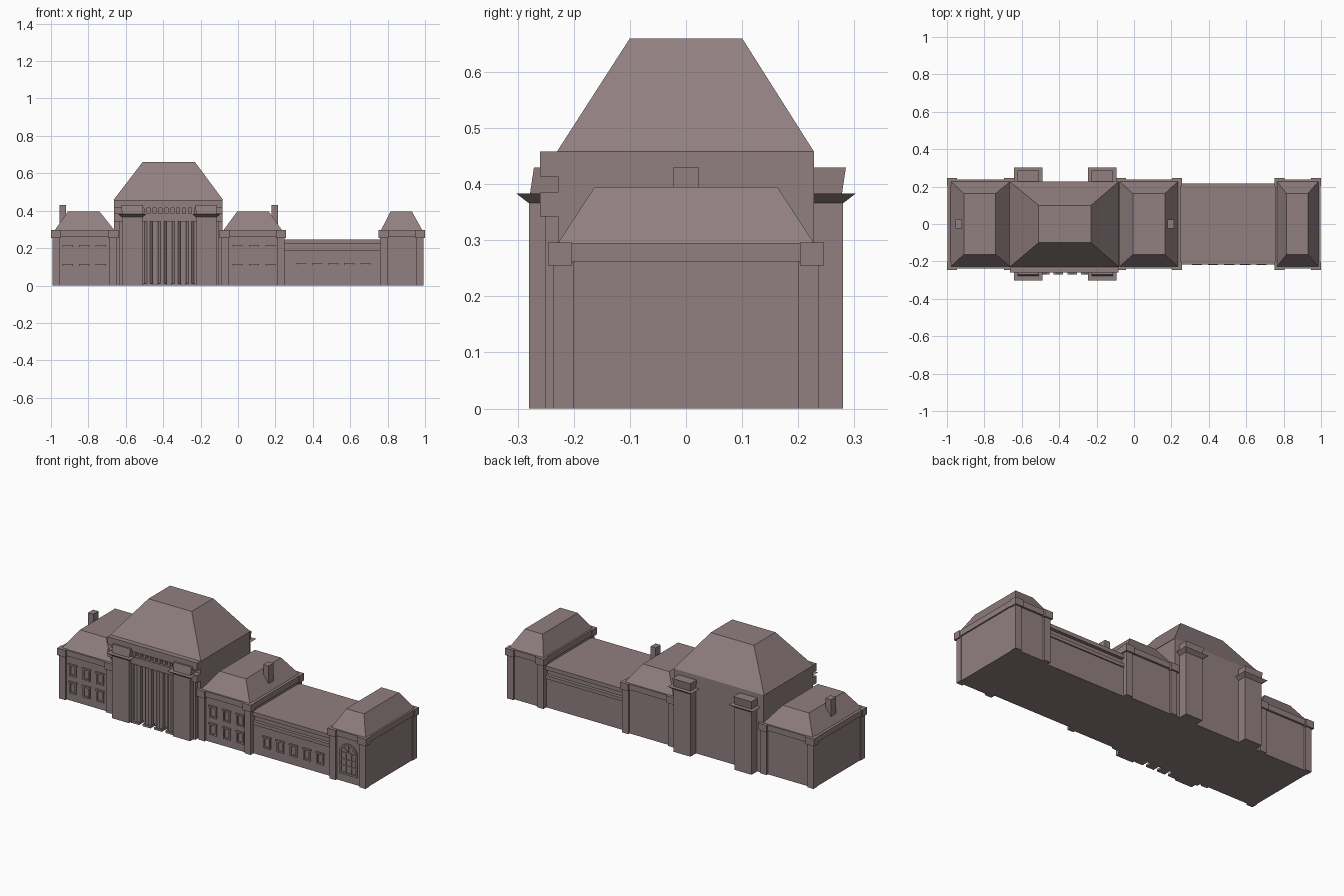
import bpy, math

if "Cube" in bpy.data.objects:
    bpy.data.objects.remove(bpy.data.objects["Cube"])

stone = bpy.data.materials.new("mauve stone")
stone.diffuse_color = (0.285, 0.213, 0.218, 1)
stone.use_nodes = True
stone.node_tree.nodes["Principled BSDF"].inputs["Base Color"].default_value = stone.diffuse_color


def mesh(name, verts, faces):
    me = bpy.data.meshes.new(name)
    me.from_pydata(verts, [], faces)
    me.materials.append(stone)
    ob = bpy.data.objects.new(name, me)
    bpy.context.collection.objects.link(ob)
    return ob


def frustum(name, low, high, z0, z1):
    """Block between two rectangles given as (x0, x1, y0, y1)."""
    def ring(r, z):
        return [(r[0], r[2], z), (r[1], r[2], z), (r[1], r[3], z), (r[0], r[3], z)]
    sides = [(i, (i + 1) % 4, (i + 1) % 4 + 4, i + 4) for i in range(4)]
    return mesh(name, ring(low, z0) + ring(high, z1), [(3, 2, 1, 0), (4, 5, 6, 7)] + sides)


def box(name, x0, x1, y0, y1, z0, z1):
    return frustum(name, (x0, x1, y0, y1), (x0, x1, y0, y1), z0, z1)


def frame(name, outer, inner, y_back, y_front):
    """Flat ring facing the front, between two outlines of (x, z) points."""
    n = len(outer)
    verts = [(x, y, z) for y in (y_front, y_back) for loop in (outer, inner) for x, z in loop]
    faces = []
    for i in range(n):
        j = (i + 1) % n
        faces += [(i, j, n + j, n + i),
                  (i, 2 * n + i, 2 * n + j, j),
                  (n + i, n + j, 3 * n + j, 3 * n + i)]
    return mesh(name, verts, faces)


def window(x, z, wall, w=0.046, h=0.068):
    def rect(a, b):
        return [(x - a, z - b), (x + a, z - b), (x + a, z + b), (x - a, z + b)]
    frame("window_frame", rect(w / 2, h / 2), rect(w / 2 - 0.009, h / 2 - 0.009), wall + 0.002, wall - 0.006)
    box("window_head", x - w / 2 - 0.004, x + w / 2 + 0.004, wall - 0.009, wall, z + h / 2 - 0.006, z + h / 2 + 0.002)


def pavilion(x0, x1, roof_top, inset=0.012):
    """Hipped block with corner pilasters, cornice and cornice corner blocks."""
    box("pavilion_wall", x0 + 0.004, x1 - 0.004, -0.225, 0.225, 0, 0.265)
    box("pavilion_cornice", x0 - 0.004, x1 + 0.004, -0.237, 0.237, 0.262, 0.295)
    for s in (-1, 1):
        for px, cx in (((x0, x0 + 0.04), (x0 - 0.008, x0 + 0.046)),
                       ((x1 - 0.04, x1), (x1 - 0.046, x1 + 0.008))):
            a, b = sorted((s * 0.2, s * 0.237))
            box("corner_pilaster", *px, a, b, 0, 0.26)
            a, b = sorted((s * 0.203, s * 0.246))
            box("cornice_corner", *cx, a, b, 0.255, 0.296)
    frustum("pavilion_roof", (x0 + inset, x1 - inset, -0.228, 0.228),
            (*roof_top, -0.163, 0.163), 0.295, 0.395)


# Wings and end pavilion
pavilion(-0.992, -0.648, (-0.91, -0.74))
pavilion(-0.09, 0.248, (-0.005, 0.165))
pavilion(0.758, 0.992, (0.815, 0.93), 0.006)

# Chimneys
for cx in (-0.937, 0.197):
    box("chimney", cx - 0.017, cx + 0.017, -0.023, 0.023, 0.29, 0.43)

# Wing windows, two rows of three
for start in (-0.91, -0.002):
    for i in range(3):
        for z in (0.078, 0.18):
            window(start + i * 0.088, z, -0.225)

# Long low link with recessed frieze
box("link_wall", 0.24, 0.765, -0.21, 0.21, 0, 0.17)
box("link_ledge", 0.24, 0.765, -0.217, 0.217, 0.17, 0.19)
box("link_frieze", 0.24, 0.765, -0.198, 0.198, 0.19, 0.222)
box("link_roof", 0.24, 0.765, -0.217, 0.217, 0.222, 0.245)
for i in range(5):
    window(0.337 + i * 0.086, 0.085, -0.21)

# Large arched window on the end pavilion
def arch(r, bottom, spring):
    pts = [(0.875 - r, bottom), (0.875 + r, bottom)]
    return pts + [(0.875 + r * math.cos(a), spring + r * math.sin(a))
                  for a in [math.pi * k / 12 for k in range(13)]]

frame("arch_frame", arch(0.058, 0.045, 0.17), arch(0.047, 0.056, 0.17), -0.223, -0.232)
for x in (0.858, 0.892):
    box("arch_mullion", x - 0.003, x + 0.003, -0.23, -0.224, 0.05, 0.17)
for z in (0.095, 0.132, 0.17):
    box("arch_bar", 0.826, 0.924, -0.23, -0.224, z - 0.003, z + 0.003)
for deg in (-45, 0, 45):
    bar = box("arch_spoke", -0.003, 0.003, -0.23, -0.224, 0, 0.05)
    bar.location = (0.875, 0, 0.17)
    bar.rotation_euler.y = math.radians(deg)

# Central hall and tall hipped roof
HX0, HX1, MID = -0.663, -0.082, -0.3675
box("hall_wall", HX0, HX1, -0.228, 0.228, 0, 0.458)
frustum("hall_roof", (HX0 - 0.002, HX1 + 0.002, -0.23, 0.228), (-0.51, -0.23, -0.1, 0.1), 0.458, 0.66)

# Front entablature with dentils
box("architrave", HX0, HX1, -0.26, -0.22, 0.342, 0.385)
box("upper_cornice", HX0, HX1, -0.26, -0.22, 0.414, 0.458)
for i in range(9):
    x = MID - 0.128 + i * 0.032
    box("dentil", x - 0.008, x + 0.008, -0.252, -0.22, 0.385, 0.414)

# Pylons front and back, each with flared cap and attic block
for cx in (MID - 0.198, MID + 0.198):
    for s in (-1, 1):
        def span(a, b):
            return tuple(sorted((s * a, s * b)))
        w = 0.055
        box("pylon", cx - w, cx + w, *span(0.2, 0.28), 0, 0.37)
        frustum("pylon_cap", (cx - w, cx + w, *span(0.2, 0.28)),
                (cx - 0.077, cx + 0.077, *span(0.22, 0.302)), 0.366, 0.383)
        lo, hi = span(0.215, 0.278)
        frustum("attic_block", (cx - w, cx + w, lo, hi),
                (cx - w - 0.003, cx + w + 0.003, lo + 0.007, hi + 0.007), 0.383, 0.43)
    box("pylon_shoulder", cx - 0.068, cx + 0.068, -0.25, -0.22, 0, 0.345)

# Portico columns on low plinths
for k in range(4):
    x = MID + (k - 1.5) * 0.074
    bpy.ops.mesh.primitive_cylinder_add(vertices=8, radius=0.024, depth=0.335,
                                        location=(x, -0.243, 0.1775),
                                        rotation=(0, 0, math.pi / 8))
    col = bpy.context.object
    col.name = "column"
    col.data.materials.append(stone)
    box("column_plinth", x - 0.026, x + 0.026, -0.269, -0.22, 0, 0.012)
